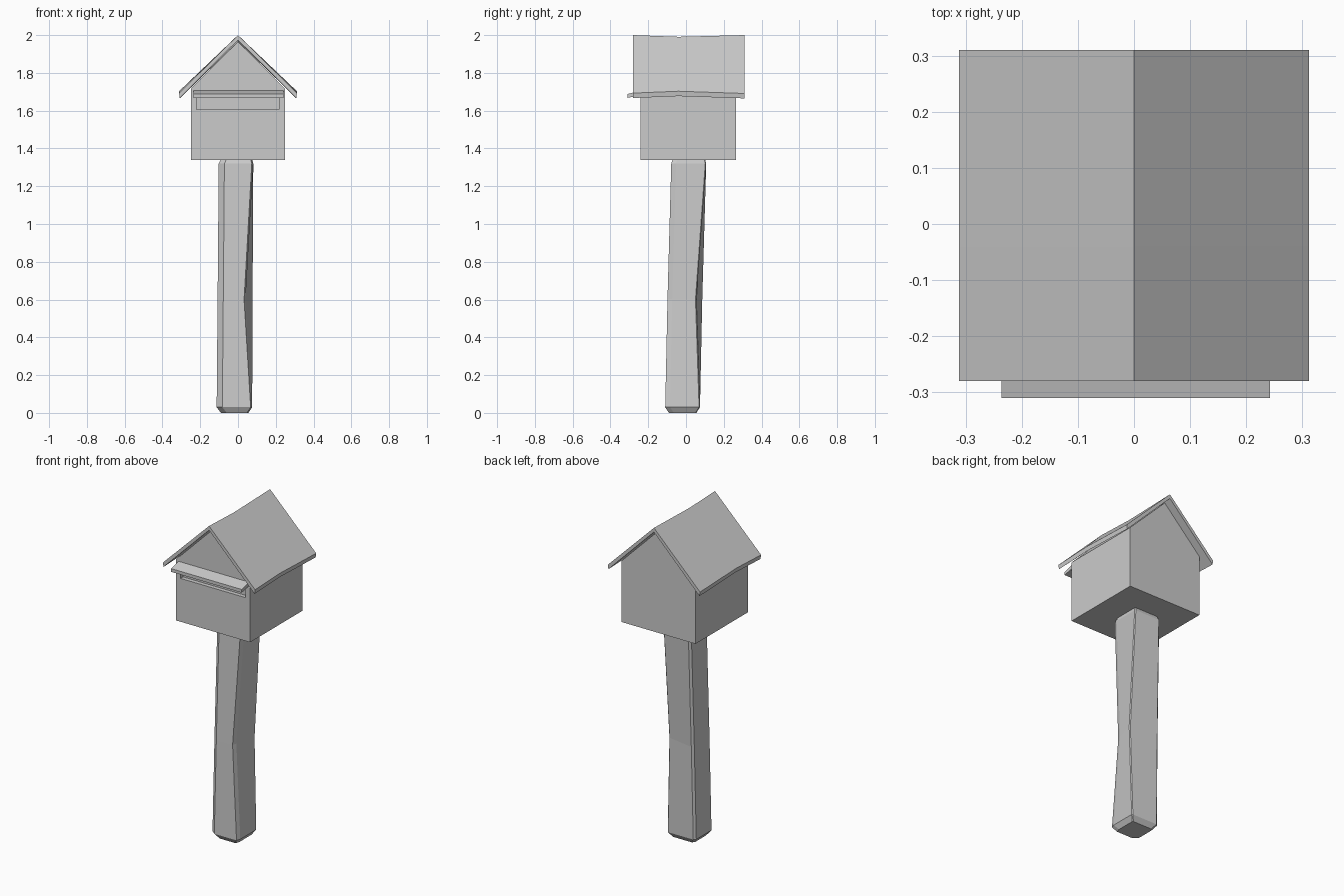
import bpy

if "Cube" in bpy.data.objects:
    bpy.data.objects.remove(bpy.data.objects["Cube"])


def make_object(name, verts, faces):
    mesh = bpy.data.meshes.new(name)
    mesh.from_pydata(verts, [], faces)
    mesh.update()
    obj = bpy.data.objects.new(name, mesh)
    bpy.context.collection.objects.link(obj)
    return obj


def loft(name, rings):
    """Skin closed rings of equal size and cap both ends."""
    n = len(rings[0])
    verts = [p for ring in rings for p in ring]
    faces = [list(range(n))[::-1], list(range((len(rings) - 1) * n, len(rings) * n))]
    for r in range(len(rings) - 1):
        for i in range(n):
            a, b = r * n + i, r * n + (i + 1) % n
            faces.append((a, b, b + n, a + n))
    obj = loft_fix(make_object(name, verts, faces))
    return obj


def loft_fix(obj):
    import bmesh
    bm = bmesh.new()
    bm.from_mesh(obj.data)
    bmesh.ops.recalc_face_normals(bm, faces=bm.faces)
    bm.to_mesh(obj.data)
    bm.free()
    return obj


# Leaning, worn post: corners in order front left, front right, back right, back left
def post_ring(z, fl, fr, br, bl):
    c, d, e = 0.03, 0.025, 0.012
    pts = [(fl[0], fl[1] + d), (fl[0] + c, fl[1]),
           (fr[0] - 0.008, fr[1]), (fr[0], fr[1] + d),
           (br[0], br[1] - 0.005), (br[0] - 0.005, br[1]),
           (bl[0] + e, bl[1]), (bl[0], bl[1] - e)]
    return [(x, y, z) for x, y in pts]


def square(z, x0, x1, y0, y1):
    return post_ring(z, (x0, y0), (x1, y0), (x1, y1), (x0, y1))


loft("post", [
    square(0.0, -0.09, 0.055, -0.09, 0.055),
    square(0.03, -0.113, 0.075, -0.11, 0.074),
    post_ring(0.6, (-0.108, -0.098), (0.04, -0.098), (0.077, 0.055), (-0.108, 0.086)),
    square(1.32, -0.102, 0.081, -0.078, 0.107),
    square(1.345, -0.09, 0.075, -0.07, 0.1),
])

# Gabled box body
gable = [(-0.25, 1.34), (0.25, 1.34), (0.25, 1.715), (0, 1.965), (-0.25, 1.715)]
box = loft("house_box", [[(x, y, z) for x, z in gable] for y in (-0.24, 0.265)])

# Slot cut in the front wall
cutter = loft("slot_cutter", [
    [(x, y, z) for x, z in ((-0.22, 1.605), (0.218, 1.605), (0.218, 1.68), (-0.22, 1.68))]
    for y in (-0.3, -0.215)])
cutter.hide_render = True
cutter.hide_viewport = True
cut = box.modifiers.new("slot", 'BOOLEAN')
cut.operation = 'DIFFERENCE'
cut.solver = 'EXACT'
cut.object = cutter


# Thin sagging roof
def roof_ring(y, ridge, eave):
    t = 0.026
    return [(-0.312, y, eave), (0, y, ridge), (0.312, y, eave),
            (0.308, y, eave - t), (0, y, ridge - t), (-0.308, y, eave - t)]


loft("roof", [
    roof_ring(-0.28, 2.0, 1.693),
    roof_ring(-0.04, 1.991, 1.703),
    roof_ring(0.31, 2.0, 1.691),
])

# Tilted flap above the slot
flap = [(-0.225, 1.71), (-0.31, 1.688), (-0.31, 1.668), (-0.225, 1.685)]
loft("slot_flap", [[(x, y, z) for y, z in flap] for x in (-0.236, 0.242)])
